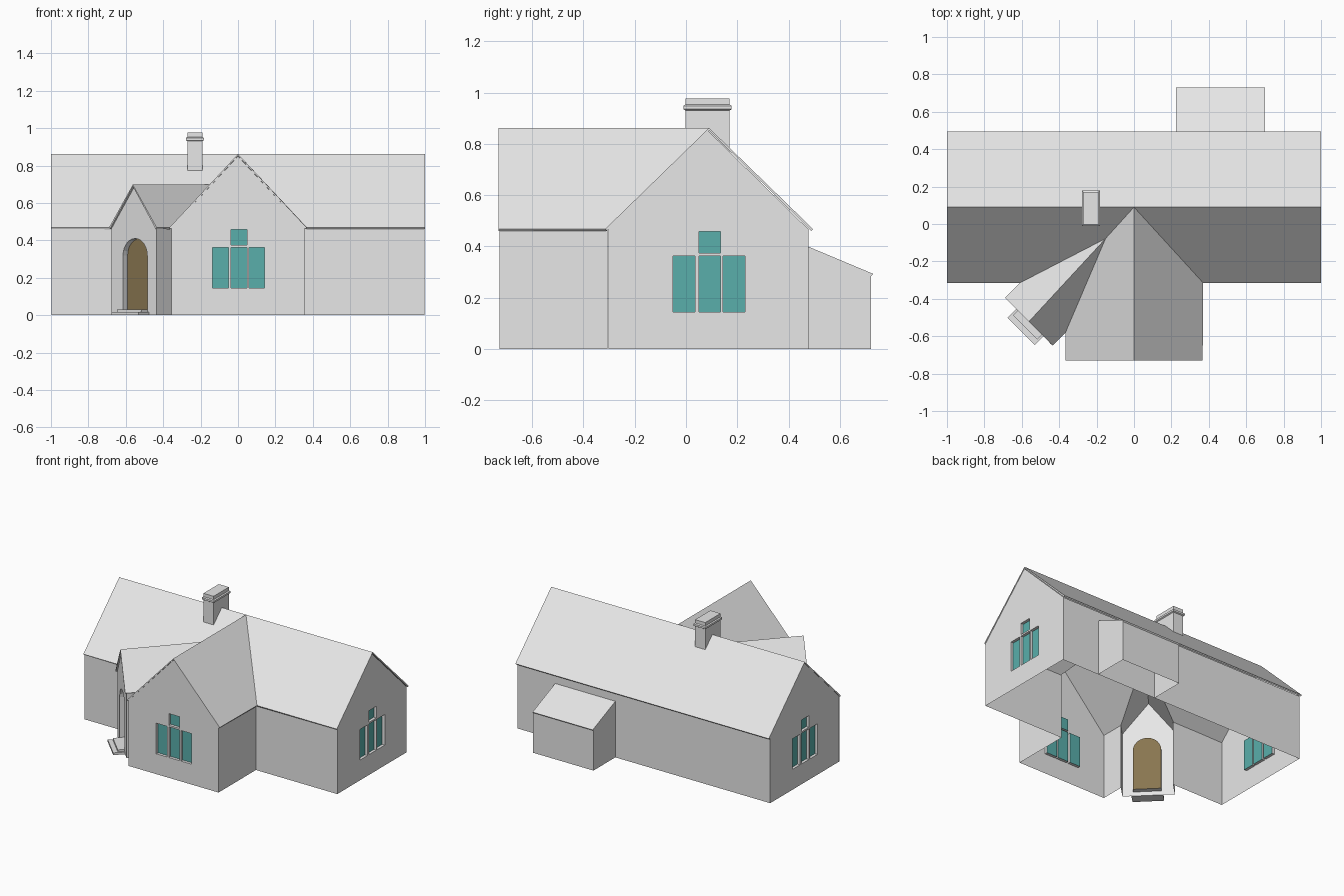
import bpy
import bmesh
from math import pi, sin, cos, radians
from mathutils import Matrix, Vector

if "Cube" in bpy.data.objects:
    bpy.data.objects.remove(bpy.data.objects["Cube"], do_unlink=True)


def material(name, rgb):
    mat = bpy.data.materials.new(name)
    mat.use_nodes = True
    mat.diffuse_color = (*rgb, 1)
    mat.node_tree.nodes["Principled BSDF"].inputs["Base Color"].default_value = (*rgb, 1)
    return mat


plaster = material("pale_grey", (0.8, 0.8, 0.8))
glass = material("teal_glass", (0.10, 0.43, 0.41))
wood = material("brown_wood", (0.25, 0.18, 0.08))


def finish(name, bm, mats, matrix=Matrix()):
    mesh = bpy.data.meshes.new(name)
    bm.to_mesh(mesh)
    bm.free()
    obj = bpy.data.objects.new(name, mesh)
    for mat in mats:
        mesh.materials.append(mat)
    obj.matrix_world = matrix
    bpy.context.collection.objects.link(obj)
    return obj


def place(x, y, degrees):
    return Matrix.Translation((x, y, 0)) @ Matrix.Rotation(radians(degrees), 4, "Z")


def gable_wall(name, outline, holes, fill, depth, matrix):
    """Flat wall facing local -y, with recessed panels set into its holes."""
    bm = bmesh.new()

    def loop(points, y=0):
        verts = [bm.verts.new((x, y, z)) for x, z in points]
        return verts, [bm.edges.new((a, b)) for a, b in zip(verts, verts[1:] + verts[:1])]

    edges = loop(outline)[1]
    rims = [loop(h) for h in holes]
    for rim in rims:
        edges += rim[1]
    bmesh.ops.triangle_fill(bm, use_beauty=True, edges=edges, normal=(0, -1, 0))
    bm.normal_update()
    for face in bm.faces:
        if face.normal.y > 0:
            face.normal_flip()
    for (front, _), points in zip(rims, holes):
        back = loop(points, depth)[0]
        n = len(front)
        for i in range(n):
            j = (i + 1) % n
            bm.faces.new((front[i], front[j], back[j], back[i]))
        bm.faces.new(back).material_index = 1
    return finish(name, bm, [plaster, fill], matrix)


def rect(x0, x1, z0, z1):
    return [(x0, z0), (x1, z0), (x1, z1), (x0, z1)]


def gable(half, eave, apex):
    return [(-half, 0), (half, 0), (half, eave), (0, apex), (-half, eave)]


# Gable ends, each with three tall lights and a small one above
windows = [rect(-0.137, -0.052, 0.145, 0.363), rect(-0.037, 0.048, 0.145, 0.363),
           rect(0.058, 0.143, 0.145, 0.363), rect(-0.037, 0.048, 0.375, 0.458)]
main_gable = gable(0.39, 0.467, 0.85)
gable_wall("right_gable", main_gable, windows, glass, 0.02, place(-0.997, 0.087, -90))
gable_wall("left_gable", main_gable, windows, glass, 0.02, place(0.997, 0.087, 90))
gable_wall("wing_gable", gable(0.355, 0.467, 0.85), windows, glass, 0.02,
           place(0, -0.726, 0))

# Porch front with arched door
porch = place(-0.555, -0.515, -45)
arch = [(-0.085, 0.03), (0.099, 0.03)]
arch += [(0.007 + 0.092 * cos(pi * i / 12), 0.318 + 0.092 * sin(pi * i / 12))
         for i in range(13)]
gable_wall("porch_front_and_door", gable(0.17, 0.465, 0.685), [arch], wood, 0.035, porch)

# Side walls, as paths raised to the eaves
paths = [
    [(0.997, 0.475), (-0.997, 0.475)],
    [(-0.997, -0.305), (-0.585, -0.305), (-0.675, -0.395)],
    [(-0.435, -0.635), (-0.355, -0.555), (-0.355, -0.726)],
    [(0.355, -0.726), (0.355, -0.305), (0.997, -0.305)],
]
bm = bmesh.new()
for path in paths:
    columns = [[bm.verts.new((x, y, z)) for z in (0, 0.466)] for x, y in path]
    for (a, b), (c, d) in zip(columns, columns[1:]):
        bm.faces.new((a, c, d, b))
finish("side_walls", bm, [plaster])

# Roof: three gables joined along their valleys
EAVE, RIDGE, PORCH_RIDGE = 0.468, 0.862, 0.698
bm = bmesh.new()


def point(x, y, z):
    return bm.verts.new((x, y, z))


back_l, back_r = point(1, 0.495, EAVE), point(-1, 0.495, EAVE)
ridge_l, ridge_r = point(1, 0.09, RIDGE), point(-1, 0.09, RIDGE)
front_l, front_r = point(1, -0.315, EAVE), point(-1, -0.315, EAVE)
crown = point(0, 0.09, RIDGE)
valley = point(0.37, -0.315, EAVE)
wing_l, wing_r = point(0.367, -0.73, EAVE), point(-0.367, -0.73, EAVE)
wing_top = point(0, -0.73, RIDGE)
meet = point(-0.152, -0.078, PORCH_RIDGE)
porch_top = point(-0.5625, -0.5225, PORCH_RIDGE)
porch_out, porch_in = point(-0.69, -0.395, EAVE), point(-0.435, -0.65, EAVE)
porch_main, porch_wing = point(-0.61, -0.315, EAVE), point(-0.367, -0.582, EAVE)
for corners in (
    (back_l, back_r, ridge_r, crown, ridge_l),
    (front_l, ridge_l, crown, valley),
    (front_r, porch_main, meet, crown, ridge_r),
    (valley, crown, wing_top, wing_l),
    (wing_r, wing_top, crown, meet, porch_wing),
    (porch_out, porch_top, meet, porch_main),
    (porch_in, porch_wing, meet, porch_top),
):
    face = bm.faces.new(corners)
    face.normal_update()
    if face.normal.z < 0:
        face.normal_flip()
roof = finish("roof", bm, [plaster])
solid = roof.modifiers.new("thickness", "SOLIDIFY")
solid.thickness, solid.offset = 0.01, -1

# Lean-to at the back, open underneath
bm = bmesh.new()
profile = [(0.475, 0), (0.475, 0.4), (0.73, 0.293), (0.722, 0.285), (0.722, 0)]
ends = [[bm.verts.new((x, y, z)) for y, z in profile] for x in (0.225, 0.7)]
for end in ends:
    bm.faces.new(end)
for i in range(1, len(profile) - 1):
    bm.faces.new((ends[0][i], ends[0][i + 1], ends[1][i + 1], ends[1][i]))
bmesh.ops.recalc_face_normals(bm, faces=bm.faces)
finish("lean_to", bm, [plaster])

# Chimney: stacked rectangles, flaring at the cap
bm = bmesh.new()
rings = []
for grow, z in ((0, 0.77), (0, 0.93), (0.008, 0.935), (0.008, 0.948), (0, 0.953), (0, 0.977)):
    hx, hy = 0.04 + grow, 0.086 + grow
    rings.append([bm.verts.new((-0.231 + sx * hx, 0.084 + sy * hy, z))
                  for sx, sy in ((-1, -1), (1, -1), (1, 1), (-1, 1))])
for low, high in zip(rings, rings[1:]):
    for i in range(4):
        j = (i + 1) % 4
        bm.faces.new((low[i], low[j], high[j], high[i]))
bm.faces.new(rings[-1])
finish("chimney", bm, [plaster])

# Door steps
for name, half, reach, z0, z1 in (("lower_step", 0.103, 0.077, 0, 0.016),
                                  ("upper_step", 0.092, 0.045, 0.016, 0.03)):
    bm = bmesh.new()
    bmesh.ops.create_cube(bm, size=1)
    bmesh.ops.scale(bm, vec=(2 * half, reach, z1 - z0), verts=bm.verts)
    bmesh.ops.translate(bm, vec=Vector((0.008, -reach / 2, (z0 + z1) / 2)), verts=bm.verts)
    finish(name, bm, [plaster], porch)
